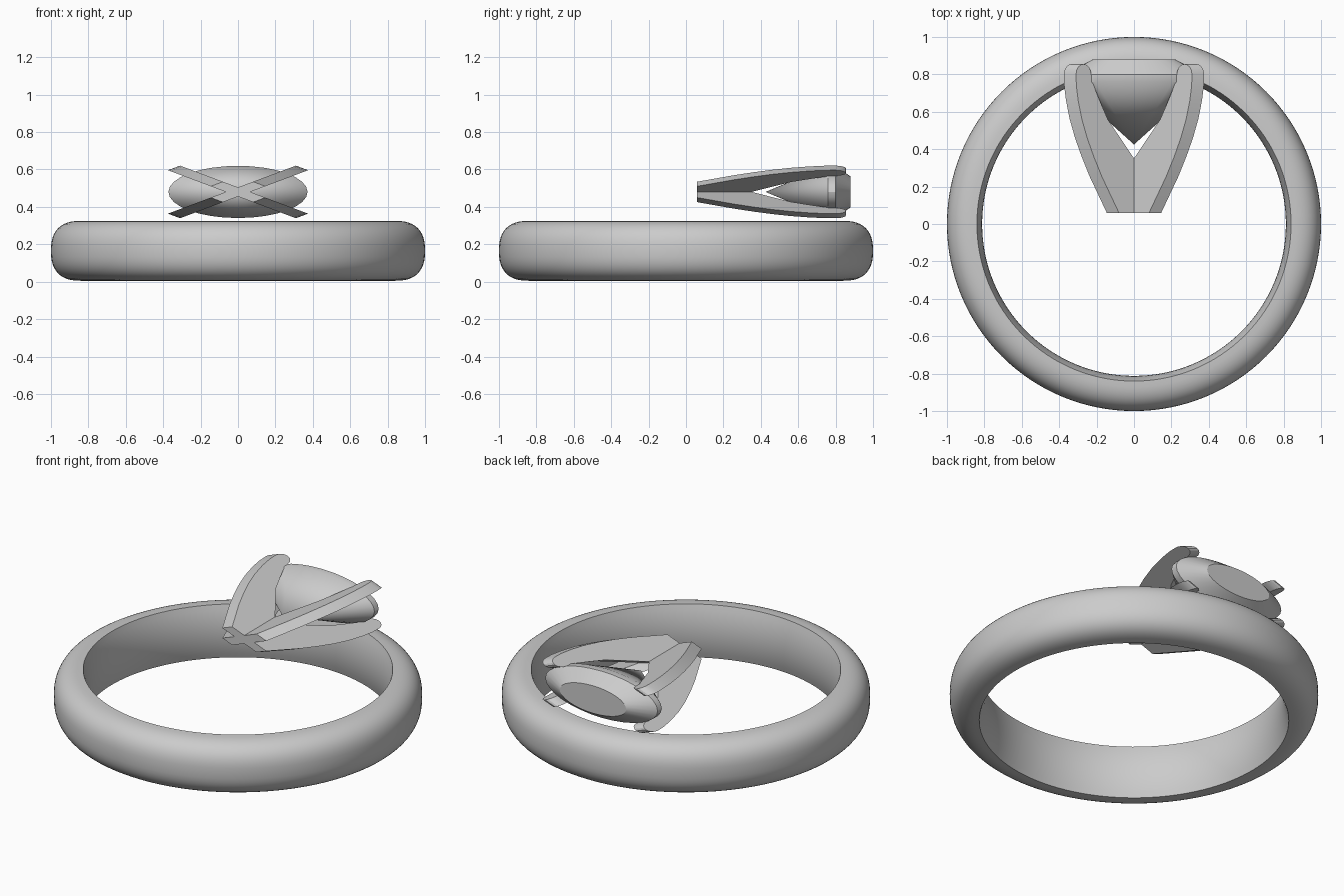
import bpy, bmesh, math
from mathutils import Matrix

if "Cube" in bpy.data.objects:
    bpy.data.objects.remove(bpy.data.objects["Cube"], do_unlink=True)

GREY = (0.6, 0.6, 0.6, 1)
metal = bpy.data.materials.new("plain grey")
metal.use_nodes = True
metal.diffuse_color = GREY
metal.node_tree.nodes["Principled BSDF"].inputs["Base Color"].default_value = GREY

SETTING_Z = 0.48   # height of the stone's axis
SQUASH = 0.375     # stone and prongs are flattened in z


def finish(name, bm, angle):
    bmesh.ops.recalc_face_normals(bm, faces=bm.faces)
    mesh = bpy.data.meshes.new(name)
    bm.to_mesh(mesh)
    bm.free()
    mesh.materials.append(metal)
    ob = bpy.data.objects.new(name, mesh)
    bpy.context.collection.objects.link(ob)
    bpy.ops.object.select_all(action='DESELECT')
    ob.select_set(True)
    bpy.context.view_layer.objects.active = ob
    bpy.ops.object.shade_smooth_by_angle(angle=math.radians(angle))
    return ob


def lathe(profile, steps, closed):
    """Revolve (radius, height) points about z."""
    bm = bmesh.new()
    verts = [bm.verts.new((r, 0, z)) for r, z in profile]
    pairs = list(zip(verts, verts[1:]))
    if closed:
        pairs.append((verts[-1], verts[0]))
    edges = [bm.edges.new(p) for p in pairs]
    bmesh.ops.spin(bm, geom=verts + edges, cent=(0, 0, 0), axis=(0, 0, 1),
                   angle=math.tau, steps=steps, use_duplicate=False)
    bmesh.ops.remove_doubles(bm, verts=bm.verts, dist=1e-4)
    return bm


# Band: rounded outside, gently bulging inside with a crisp inner rim
MID, HALF, RIM = 0.165, 0.16, 0.84
profile = []
for i in range(25):
    a = math.pi * (i / 24 - 0.5)
    c, s = math.cos(a), math.sin(a)
    profile.append((RIM + 0.16 * abs(c) ** 0.8,
                    MID + HALF * math.copysign(abs(s) ** 0.8, s)))
for i in range(1, 10):
    t = 1 - i / 5
    profile.append((RIM - 0.028 * (1 - t * t), MID + HALF * t))
finish("band", lathe(profile, 128, True), 40)

# Setting space: stone axis along +y, then flattened in z
flatten = Matrix.Translation((0, 0, SETTING_Z)) @ Matrix.Diagonal((1, 1, SQUASH, 1))
axis_to_y = Matrix.Rotation(math.radians(-90), 4, 'X')

# Stone: pointed pavilion, girdle, crown and flat table
stone = lathe([(0, 0.425), (0.372, 0.76), (0.372, 0.80), (0.22, 0.88), (0, 0.88)],
              32, False)
bmesh.ops.transform(stone, matrix=flatten @ axis_to_y, verts=stone.verts)
finish("stone", stone, 25)

# Four prongs: curved flat arms spreading from the shared stem
outer = [(0.16, 0.06), (0.22, 0.15), (0.29, 0.255), (0.35, 0.36), (0.40, 0.46),
         (0.44, 0.56), (0.468, 0.66), (0.482, 0.74), (0.484, 0.80)]
inner = [(0.37, 0.80), (0.35, 0.74), (0.305, 0.66), (0.245, 0.56),
         (0.15, 0.46), (0.055, 0.36), (0, 0.31), (0, 0.06)]
tip = [(0.427 + 0.057 * math.cos(a), 0.80 + 0.055 * math.sin(a))
       for a in (math.pi * k / 8 for k in range(1, 8))]
for k, name in enumerate(("upper_left", "upper_right", "lower_right", "lower_left")):
    bm = bmesh.new()
    face = bm.faces.new([bm.verts.new((r, y, -0.046)) for r, y in outer + tip + inner])
    side = bmesh.ops.extrude_face_region(bm, geom=[face])["geom"]
    bmesh.ops.translate(bm, vec=(0, 0, 0.092),
                        verts=[v for v in side if isinstance(v, bmesh.types.BMVert)])
    turn = Matrix.Rotation(-math.radians(45 + 90 * k), 4, 'Y')
    bmesh.ops.transform(bm, matrix=flatten @ turn, verts=bm.verts)
    finish(name + "_prong", bm, 30)
